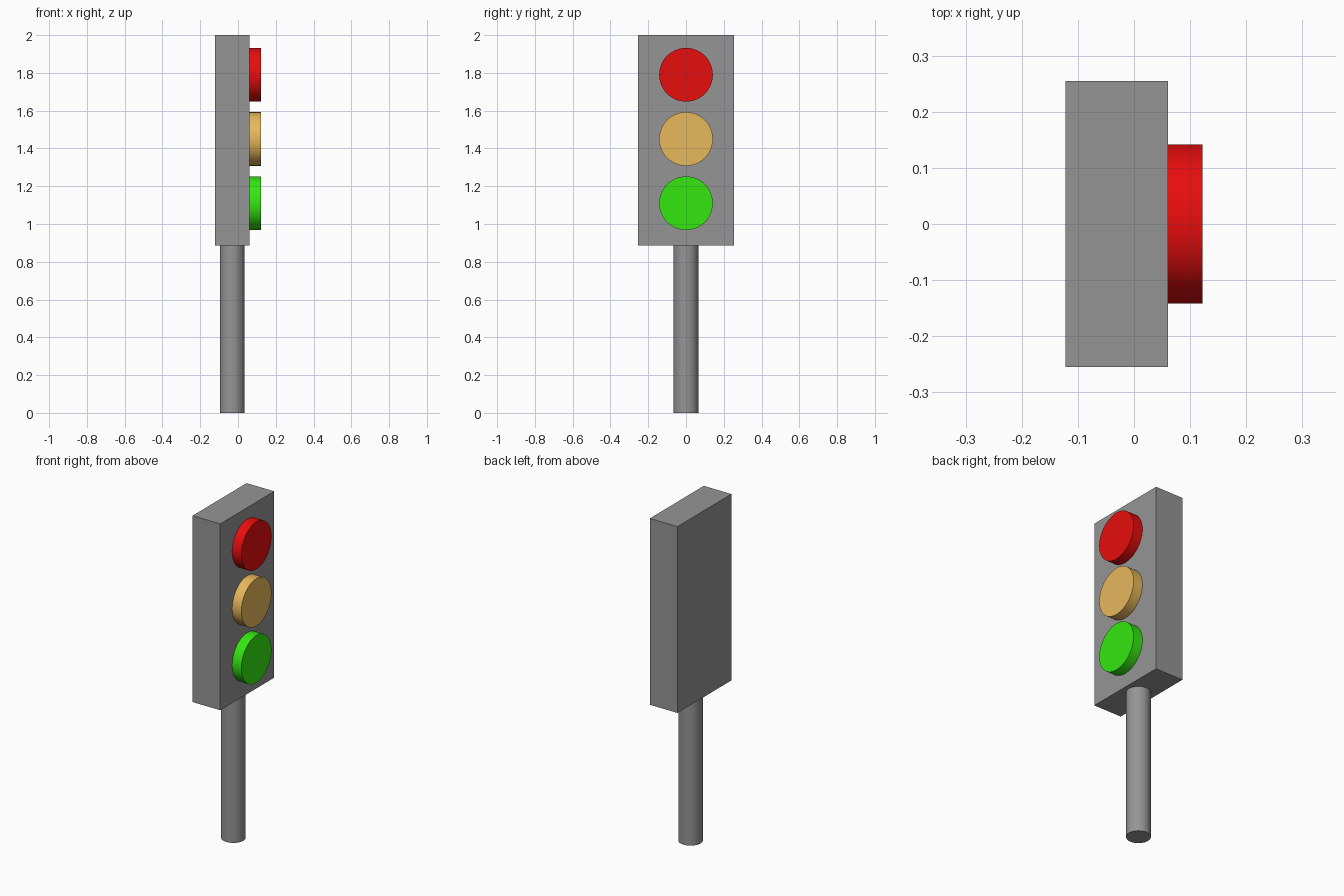
import bpy
import math

if "Cube" in bpy.data.objects:
    bpy.data.objects.remove(bpy.data.objects["Cube"], do_unlink=True)


def material(name, rgb):
    mat = bpy.data.materials.new(name)
    mat.use_nodes = True
    colour = (*rgb, 1)
    mat.diffuse_color = colour
    mat.node_tree.nodes["Principled BSDF"].inputs["Base Color"].default_value = colour
    return mat


def finish(name, mat):
    obj = bpy.context.object
    obj.name = name
    obj.data.materials.append(mat)
    return obj


def cylinder(name, mat, radius, depth, location, rotation=(0, 0, 0)):
    bpy.ops.mesh.primitive_cylinder_add(vertices=64, radius=radius, depth=depth,
                                        location=location, rotation=rotation)
    bpy.ops.object.shade_smooth_by_angle(angle=math.radians(30))
    return finish(name, mat)


grey = material("grey metal", (0.3, 0.3, 0.3))

# Signal housing
BACK, FACE, LAMP_FRONT = -0.122, 0.061, 0.122
BOTTOM, TOP = 0.885, 2.0
bpy.ops.mesh.primitive_cube_add(size=1, location=((BACK + FACE) / 2, 0, (BOTTOM + TOP) / 2))
housing = finish("housing", grey)
housing.scale = (FACE - BACK, 0.51, TOP - BOTTOM)
bpy.ops.object.transform_apply(location=False, rotation=False, scale=True)

# Support pole
cylinder("pole", grey, 0.066, BOTTOM, ((BACK + FACE) / 2, 0, BOTTOM / 2))

# Lamps, from top to bottom
lamps = [("red", (0.8, 0.004, 0.004)),
         ("amber", (0.8, 0.48, 0.105)),
         ("green", (0.036, 0.82, 0.006))]
for i, (colour_name, rgb) in enumerate(lamps):
    cylinder(colour_name + "_lamp", material(colour_name + " light", rgb),
             0.142, LAMP_FRONT - FACE,
             ((FACE + LAMP_FRONT) / 2, 0, 1.79 - 0.34 * i), (0, math.pi / 2, 0))
